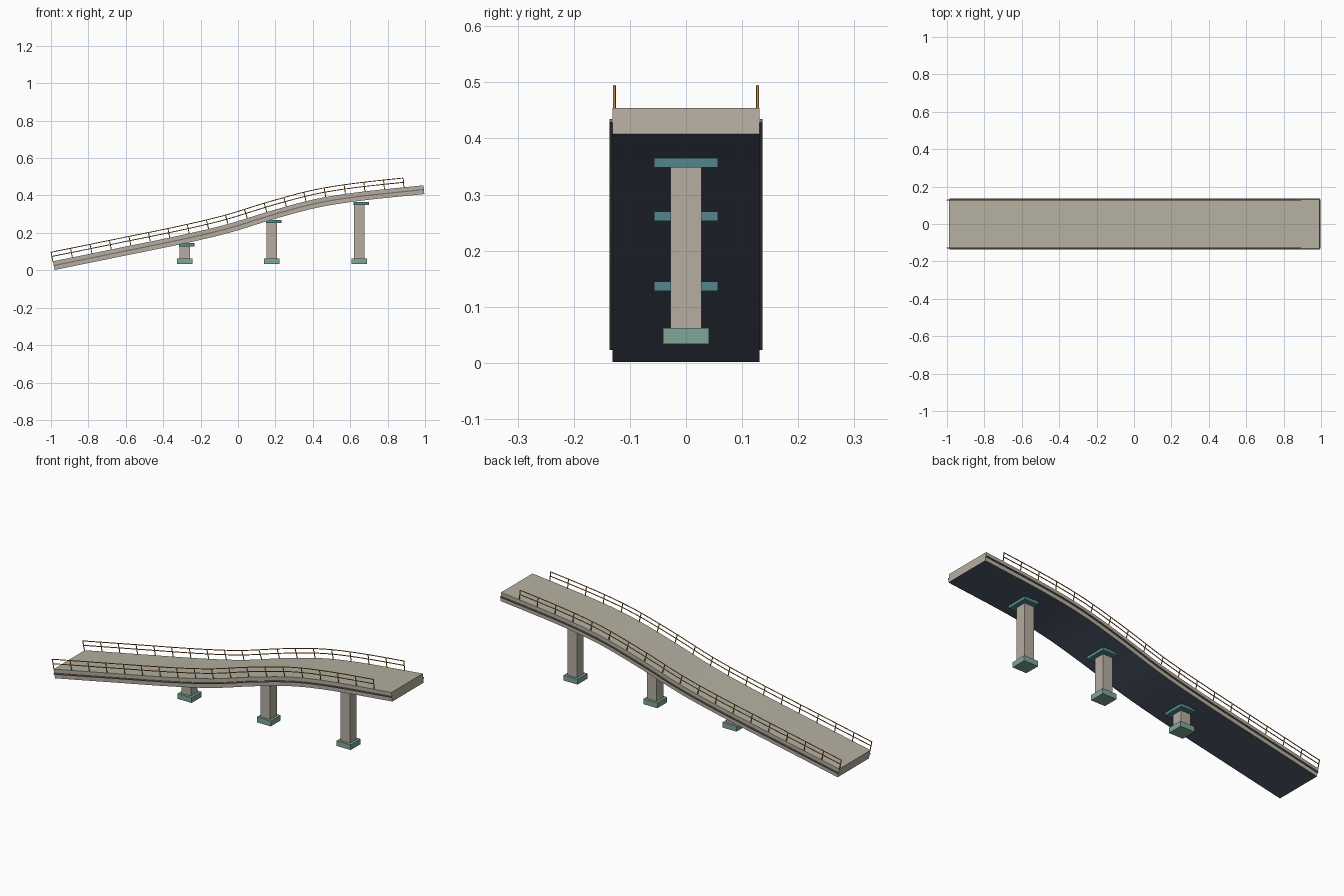
import bpy, bmesh, math
from mathutils import Vector

if "Cube" in bpy.data.objects:
    bpy.data.objects.remove(bpy.data.objects["Cube"])


def material(name, rgb):
    def lin(c):
        c /= 255
        return c / 12.92 if c <= 0.04045 else ((c + 0.055) / 1.055) ** 2.4
    m = bpy.data.materials.new(name)
    m.diffuse_color = (*[lin(c) for c in rgb], 1)
    m.use_nodes = True
    m.node_tree.nodes["Principled BSDF"].inputs["Base Color"].default_value = m.diffuse_color
    return m


CONCRETE = material("warm_concrete", (182, 173, 161))
TOP = material("road_grey", (180, 175, 160))
UNDER = material("dark_slate", (80, 90, 108))
TRIM = material("grey_trim", (118, 113, 106))
CAP = material("teal", (82, 134, 138))
BASE = material("pale_green", (127, 167, 151))
RAIL = material("ochre_rail", (190, 130, 58))

# Underside height of the deck along x
PTS = [(-0.985, 0.001), (-0.64, 0.071), (-0.28, 0.145), (-0.05, 0.2),
       (0.185, 0.272), (0.42, 0.334), (0.645, 0.37), (0.994, 0.407)]
HALF = 0.0235
X0, X1 = -0.985, 0.994


def slope_at(i):
    a, b = PTS[max(i - 1, 0)], PTS[min(i + 1, len(PTS) - 1)]
    return (b[1] - a[1]) / (b[0] - a[0])


def path(x):
    """Centre point and unit normal of the deck at x (cubic interpolation)."""
    i = max(k for k in range(len(PTS) - 1) if k == 0 or PTS[k][0] <= x)
    (xa, za), (xb, zb) = PTS[i], PTS[i + 1]
    h, ma, mb = xb - xa, slope_at(i), slope_at(i + 1)
    t = (x - xa) / h
    z = (za * (2*t**3 - 3*t**2 + 1) + ma * h * (t**3 - 2*t**2 + t)
         + zb * (3*t**2 - 2*t**3) + mb * h * (t**3 - t**2))
    s = ((za - zb) * (6*t**2 - 6*t) / h + ma * (3*t**2 - 4*t + 1) + mb * (3*t**2 - 2*t))
    return Vector((x, 0, z + HALF * 1.02)), Vector((-s, 0, 1)).normalized()


def finish(bm, name, mats, smooth=False):
    bmesh.ops.recalc_face_normals(bm, faces=bm.faces)
    for f in bm.faces:
        f.smooth = smooth and len(f.verts) == 4
    me = bpy.data.meshes.new(name)
    bm.to_mesh(me)
    bm.free()
    for m in mats:
        me.materials.append(m)
    ob = bpy.data.objects.new(name, me)
    bpy.context.collection.objects.link(ob)
    return ob


def loft(bm, rings):
    """Skin a list of vertex rings and close both ends."""
    n = len(rings[0])
    for a, b in zip(rings, rings[1:]):
        for j in range(n):
            bm.faces.new((a[j], a[(j + 1) % n], b[(j + 1) % n], b[j]))
    bm.faces.new(rings[0])
    bm.faces.new(rings[-1])


def sweep(bm, xa, xb, y, n, shape, steps):
    """Sweep a (y, normal) cross-section along the deck path."""
    rings = []
    for k in range(steps + 1):
        c, nor = path(xa + (xb - xa) * k / steps)
        rings.append([bm.verts.new(c + nor * (n + q) + Vector((0, y + p, 0))) for p, q in shape])
    loft(bm, rings)


def rect(w, h):
    return [(-w / 2, -h / 2), (w / 2, -h / 2), (w / 2, h / 2), (-w / 2, h / 2)]


def circle(r, n=12):
    return [(r * math.cos(math.tau * k / n), r * math.sin(math.tau * k / n)) for k in range(n)]


def box(name, x, sx, sy, z0, z1, mat):
    bm = bmesh.new()
    bmesh.ops.create_cube(bm, size=1)
    for v in bm.verts:
        v.co = (x + v.co.x * sx, v.co.y * sy, (z0 + z1) / 2 + v.co.z * (z1 - z0))
    return finish(bm, name, [mat])


# Deck with road surface on top and dark underside
bm = bmesh.new()
sweep(bm, X0, X1, 0, 0, rect(0.262, 2 * HALF), 38)
deck = finish(bm, "deck", [CONCRETE, UNDER, TOP])
for f in deck.data.polygons:
    f.material_index = 1 if f.normal.z < -0.5 else 2 if f.normal.z > 0.5 else 0

STEP = (X1 - X0) / 19
for side, s in (("front", -1), ("back", 1)):
    # Thin trim strip along the deck edge
    bm = bmesh.new()
    sweep(bm, X0, X1, s * 0.133, 0.0005, rect(0.007, 0.006), 38)
    finish(bm, side + "_edge_trim", [TRIM])

    # Railing: two round rails and round posts square to the deck
    bm = bmesh.new()
    for n in (0.050, 0.073):
        sweep(bm, X0, X0 + 18 * STEP, s * 0.1275, n, circle(0.0023), 36)
    for k in range(19):
        c, nor = path(X0 + k * STEP)
        t = Vector((nor.z, 0, -nor.x))
        o = c + Vector((0, s * 0.1275, 0))
        loft(bm, [[bm.verts.new(o + nor * n + t * p + Vector((0, q, 0)))
                   for p, q in circle(0.0024)] for n in (0.02, 0.0745)])
    finish(bm, side + "_railing", [RAIL], smooth=True)

# Piers: footing, column and cap
for i, (x, top) in enumerate(((-0.284, 0.145), (0.18, 0.27), (0.648, 0.365)), 1):
    box(f"pier_{i}_footing", x, 0.082, 0.082, 0.034, 0.062, BASE)
    box(f"pier_{i}_column", x, 0.056, 0.056, 0.062, top - 0.017, CONCRETE)
    box(f"pier_{i}_cap", x + 0.01, 0.083, 0.114, top - 0.017, top, CAP)
